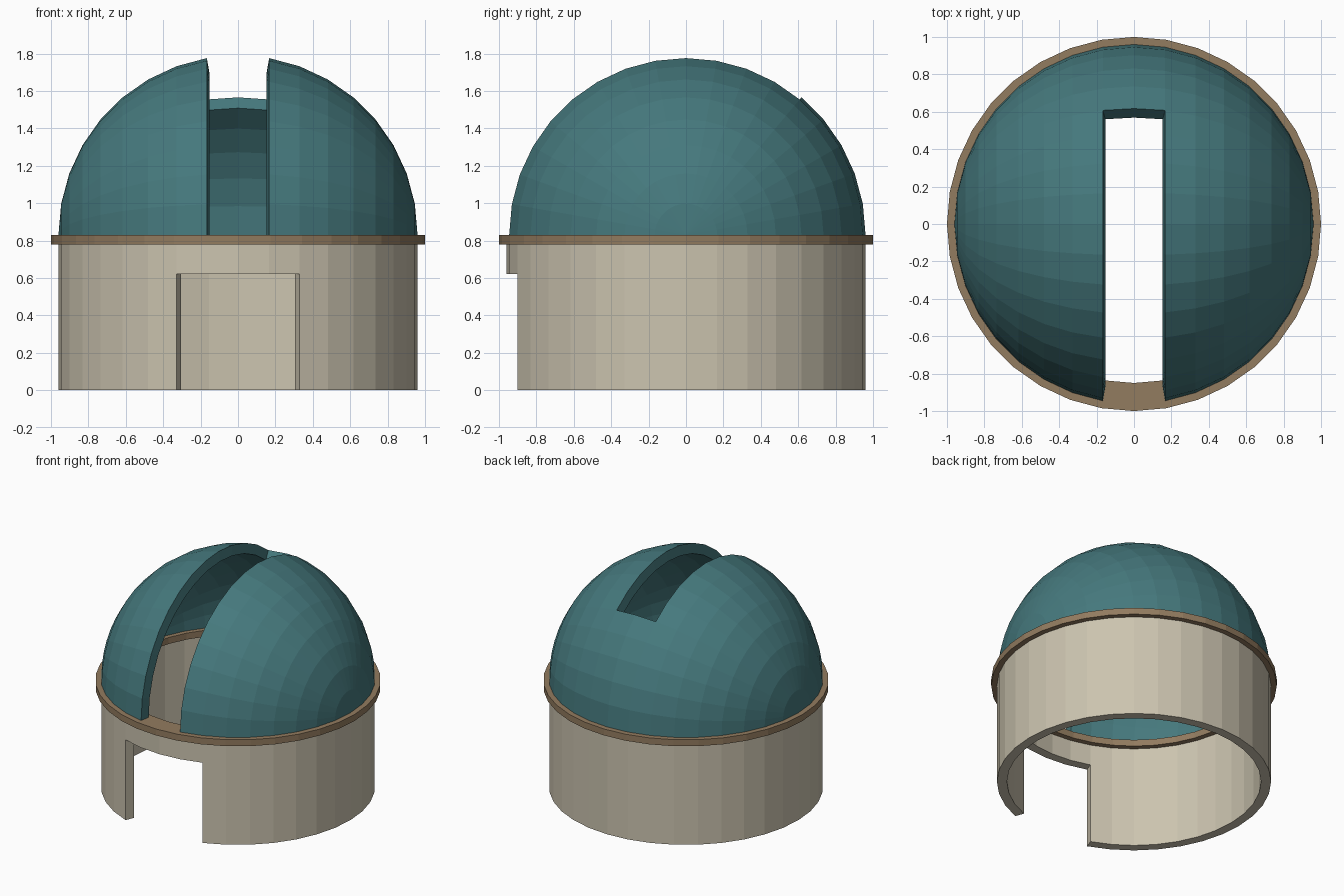
import bpy, bmesh
from math import sin, cos, radians, degrees, atan2
from mathutils import Matrix, Vector

if "Cube" in bpy.data.objects:
    bpy.data.objects.remove(bpy.data.objects["Cube"])

SIDES = 36


def finish(bm, name, color, z=0.0):
    bmesh.ops.recalc_face_normals(bm, faces=bm.faces[:])
    me = bpy.data.meshes.new(name)
    bm.to_mesh(me)
    bm.free()
    ob = bpy.data.objects.new(name, me)
    ob.location.z = z
    bpy.context.collection.objects.link(ob)
    mat = bpy.data.materials.new(name + "_paint")
    mat.diffuse_color = (*color, 1)
    mat.use_nodes = True
    mat.node_tree.nodes["Principled BSDF"].inputs["Base Color"].default_value = mat.diffuse_color
    me.materials.append(mat)
    return ob


def thicken(bm, scale):
    """Add a scaled inner skin and close every open border towards it."""
    border = [e for e in bm.edges if e.is_boundary]
    dup = bmesh.ops.duplicate(bm, geom=bm.verts[:] + bm.edges[:] + bm.faces[:])
    vmap = dup["vert_map"]
    inner = [g for g in dup["geom"] if isinstance(g, bmesh.types.BMVert)]
    bmesh.ops.scale(bm, vec=Vector(scale), verts=inner)
    for e in border:
        a, b = e.verts
        bm.faces.new((a, b, vmap[b], vmap[a]))


def tube(radius, heights):
    """Open cylinder skin with horizontal rows at the given heights."""
    bm = bmesh.new()
    angles = [radians(360 * i / SIDES) for i in range(SIDES)]
    rows = [[bm.verts.new((radius * cos(a), radius * sin(a), z)) for a in angles]
            for z in heights]
    for lo, hi in zip(rows, rows[1:]):
        for i in range(SIDES):
            j = (i + 1) % SIDES
            bm.faces.new((lo[i], lo[j], hi[j], hi[i]))
    return bm


def cut(bm, test):
    gone = [f for f in bm.faces if test(f.calc_center_median())]
    bmesh.ops.delete(bm, geom=gone, context='FACES')


# round wall with a doorway four panels wide
bm = tube(0.96, (0, 0.62, 0.78))
cut(bm, lambda c: c.z < 0.62 and c.y < 0 and abs(c.x) < 0.32)
thicken(bm, (0.89 / 0.96, 0.89 / 0.96, 1))
finish(bm, "round_wall", (0.60, 0.55, 0.43))

# flat ring the dome rests on
bm = tube(1.0, (0.78, 0.83))
thicken(bm, (0.85, 0.85, 1))
finish(bm, "dome_track_ring", (0.29, 0.20, 0.115))

# half sphere with its poles on x, slit open from the front rim past the top
R = 0.96
bm = bmesh.new()
bmesh.ops.create_uvsphere(bm, u_segments=SIDES, v_segments=18, radius=R,
                          matrix=Matrix.Rotation(radians(90), 4, 'Y'))
cut(bm, lambda c: c.z < 0)
cut(bm, lambda c: abs(c.x) < R * sin(radians(10)) and degrees(atan2(c.z, c.y)) > 50)
thicken(bm, (0.885 / R,) * 3)
finish(bm, "slit_dome", (0.06, 0.19, 0.205), 0.83)
